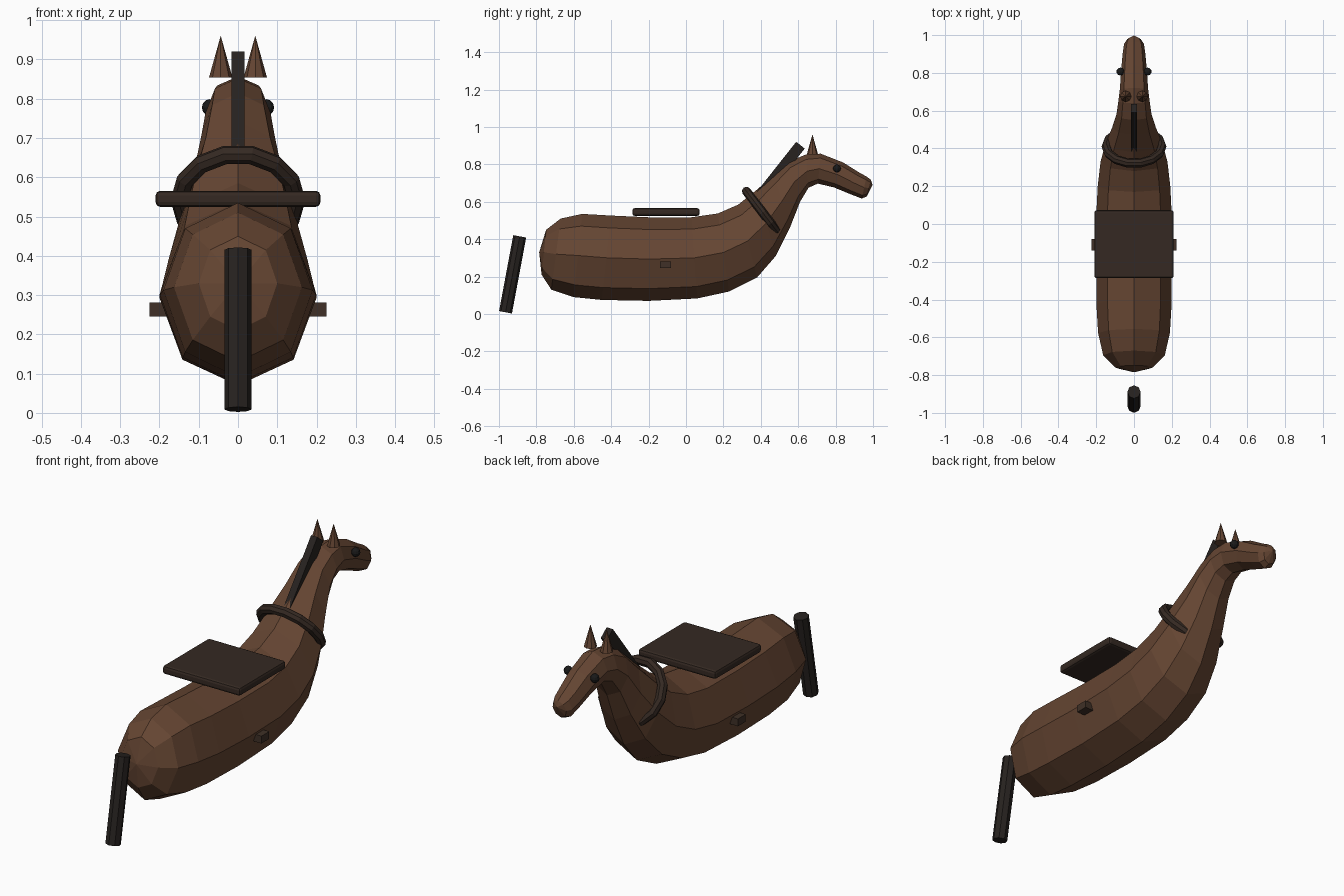
import bpy, bmesh, math
from mathutils import Vector

if "Cube" in bpy.data.objects:
    bpy.data.objects.remove(bpy.data.objects["Cube"])


def material(name, rgb):
    m = bpy.data.materials.new(name)
    m.diffuse_color = (*rgb, 1)
    m.use_nodes = True
    m.node_tree.nodes["Principled BSDF"].inputs["Base Color"].default_value = m.diffuse_color
    return m


HIDE = material("brown_hide", (0.13, 0.06, 0.032))
LEATHER = material("dark_leather", (0.035, 0.022, 0.016))
STRAP = material("strap_brown", (0.05, 0.03, 0.02))
HAIR = material("black_hair", (0.02, 0.016, 0.014))
EYE = material("eye_black", (0.01, 0.01, 0.01))


def finish(name, mat):
    ob = bpy.context.object
    ob.name = name
    ob.data.materials.append(mat)
    return ob


def box(name, size, loc, mat, rx=0.0, bevel=0.0):
    bpy.ops.mesh.primitive_cube_add(size=1, location=loc, rotation=(rx, 0, 0))
    ob = finish(name, mat)
    ob.scale = size
    bpy.ops.object.transform_apply(location=False, rotation=False, scale=True)
    if bevel:
        b = ob.modifiers.new("bevel", "BEVEL")
        b.width, b.segments = bevel, 2
    return ob


# Body, neck and head: octagonal rings (top y, top z, bottom y, bottom z, half width)
RINGS = [
    (-.748, .450, -.772, .210, .100), (-.670, .510, -.720, .130, .163),
    (-.555, .535, -.600, .090, .190), (-.400, .526, -.450, .075, .199),
    (-.200, .517, -.200, .070, .200), (.030, .517, .060, .083, .200),
    (.170, .537, .230, .120, .192), (.280, .585, .380, .195, .177),
    (.380, .665, .480, .310, .150), (.470, .745, .555, .460, .115),
    (.550, .815, .610, .600, .093), (.640, .852, .655, .675, .083),
    (.720, .857, .705, .697, .075), (.840, .810, .790, .677, .068),
    (.925, .757, .880, .640, .060), (.965, .735, .940, .617, .053),
    (.988, .718, .967, .629, .037),
]
SIDES = 8
bm = bmesh.new()
loops = []
for ty, tz, by, bz, w in RINGS:
    top, bot = Vector((0, ty, tz)), Vector((0, by, bz))
    mid, half = (top + bot) / 2, (top - bot) / 2
    loops.append([bm.verts.new(mid + half * math.cos(a) + Vector((w * math.sin(a), 0, 0)))
                  for a in (math.tau * i / SIDES for i in range(SIDES))])
for a, b in zip(loops, loops[1:]):
    for i in range(SIDES):
        j = (i + 1) % SIDES
        bm.faces.new((a[i], a[j], b[j], b[i]))
for loop, tip in ((loops[0], (0, -.785, .33)), (loops[-1], (0, .998, .69))):
    pole = bm.verts.new(tip)
    for i in range(SIDES):
        bm.faces.new((loop[i], loop[(i + 1) % SIDES], pole))
bmesh.ops.recalc_face_normals(bm, faces=bm.faces)
mesh = bpy.data.meshes.new("body")
bm.to_mesh(mesh)
bm.free()
mesh.materials.append(HIDE)
bpy.context.collection.objects.link(bpy.data.objects.new("body", mesh))

# Saddle slab and girth bar
box("saddle", (.42, .36, .041), (0, -.107, .545), LEATHER, bevel=.012)
box("girth_bar", (.45, .06, .036), (0, -.11, .263), STRAP)

# Mane plate along the back of the neck
box("mane", (.034, .058, .345), (0, .505, .767), HAIR, rx=-math.atan2(.62, .785))

# Neck collar
bpy.ops.mesh.primitive_torus_add(major_radius=.148, minor_radius=.024, major_segments=14,
                                 minor_segments=8, location=(0, .41, .542),
                                 rotation=(-.92, 0, 0))
finish("collar", LEATHER)

# Tail
top, bot = Vector((0, -.889, .415)), Vector((0, -.965, .009))
bpy.ops.mesh.primitive_cylinder_add(vertices=8, radius=.035, depth=(top - bot).length,
                                    location=(top + bot) / 2)
tail = finish("tail", HAIR)
tail.rotation_euler = (top - bot).to_track_quat("Z", "Y").to_euler()

# Ears and eyes on both sides
for side, s in (("left", -1), ("right", 1)):
    bpy.ops.mesh.primitive_cone_add(vertices=8, radius1=.03, depth=.107,
                                    location=(s * .044, .676, .907))
    finish(side + "_ear", HIDE)
    bpy.ops.mesh.primitive_uv_sphere_add(segments=10, ring_count=6, radius=.021,
                                         location=(s * .072, .807, .778))
    finish(side + "_eye", EYE)
